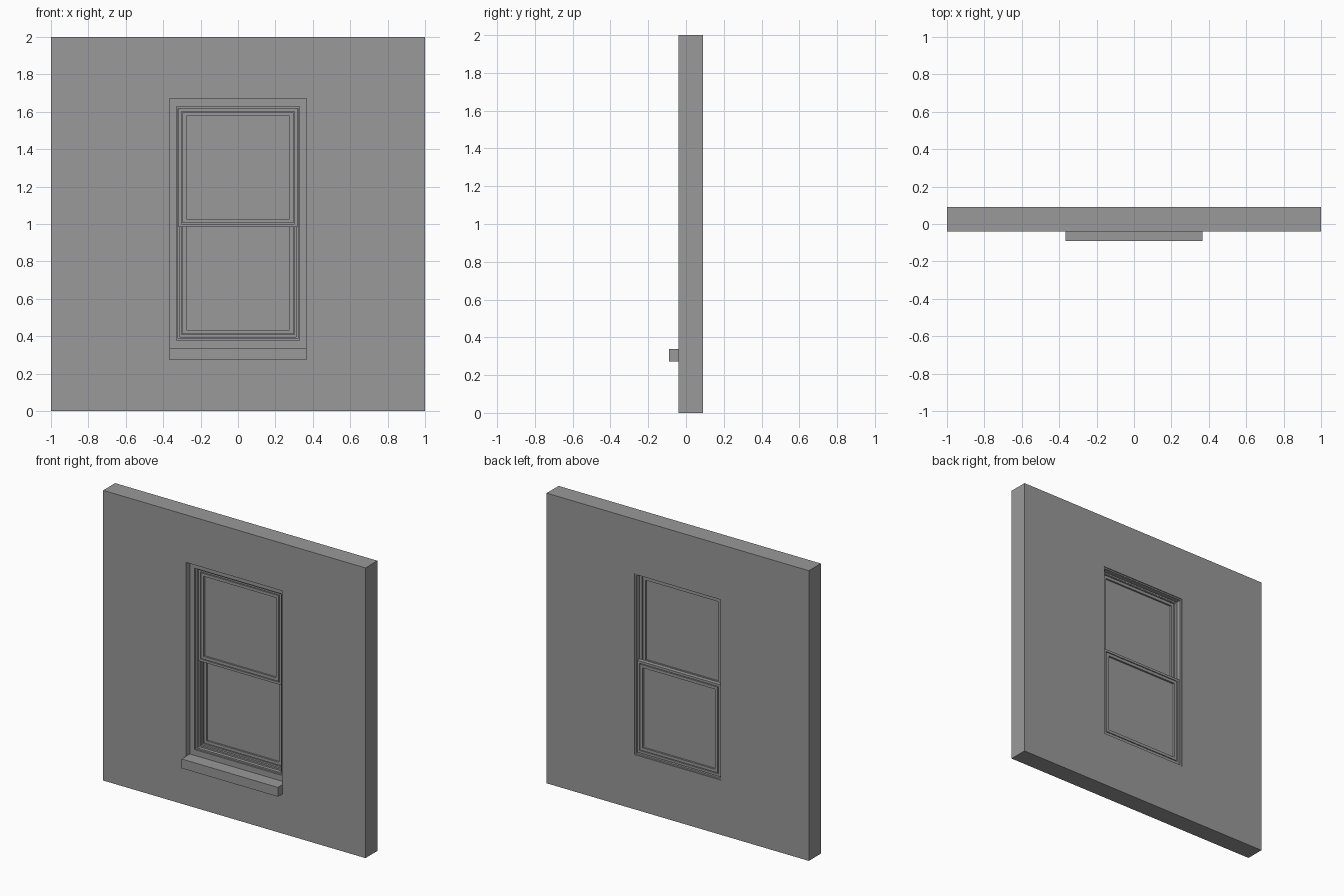
import bpy, bmesh

if "Cube" in bpy.data.objects:
    bpy.data.objects.remove(bpy.data.objects["Cube"])

grey = bpy.data.materials.new("dark_grey")
grey.diffuse_color = (0.32, 0.32, 0.32, 1)
grey.use_nodes = True
grey.node_tree.nodes["Principled BSDF"].inputs["Base Color"].default_value = grey.diffuse_color


def link(name, bm):
    bmesh.ops.recalc_face_normals(bm, faces=bm.faces)
    mesh = bpy.data.meshes.new(name)
    bm.to_mesh(mesh)
    bm.free()
    mesh.materials.append(grey)
    ob = bpy.data.objects.new(name, mesh)
    bpy.context.collection.objects.link(ob)
    return ob


def stepped_frame(name, loops):
    """Closed rectangular frame; each loop is (half width, bottom, top, y)."""
    bm = bmesh.new()
    rings = [[bm.verts.new((x, y, z)) for x, z in
              ((-hx, z0), (hx, z0), (hx, z1), (-hx, z1))]
             for hx, z0, z1, y in loops]
    for a, b in zip(rings, rings[1:] + rings[:1]):
        for i in range(4):
            j = (i + 1) % 4
            bm.faces.new((a[i], a[j], b[j], b[i]))
    return link(name, bm)


def box(name, hx, z0, z1, y0, y1):
    bm = bmesh.new()
    bmesh.ops.create_cube(bm, size=1)
    for v in bm.verts:
        v.co = (2 * hx * v.co.x, y0 if v.co.y < 0 else y1, z0 if v.co.z < 0 else z1)
    return link(name, bm)


def inset_loop(rect, d, y):
    hx, z0, z1 = rect
    return (hx - d, z0 + d, z1 - d, y)


def sash(name, z0, z1, y0, y1):
    rect = (0.317, z0, z1)
    # stile, narrow groove, glazing bead on each side
    half = [(0.0, 0.0), (0.016, 0.0), (0.016, 0.011), (0.021, 0.011),
            (0.021, 0.0), (0.041, 0.0)]
    front = [inset_loop(rect, d, y0 + t) for d, t in half]
    back = [inset_loop(rect, d, y1 - t) for d, t in reversed(half)]
    stepped_frame(name + "_frame", front + back)
    mid = (y0 + y1) / 2
    box(name + "_glass", 0.317 - 0.039, z0 + 0.039, z1 - 0.039, mid - 0.001, mid + 0.001)


# wall with rebated opening
outer, recess, hole = (1, 0, 2), (0.367, 0.337, 1.672), (0.33, 0.377, 1.627)
stepped_frame("wall", [(*outer, -0.04), (*recess, -0.04), (*recess, 0.0),
                       (*hole, 0.0), (*hole, 0.09), (*outer, 0.09)])

# window lining and the stop between the sashes
stepped_frame("window_lining", [(*hole, 0.011), inset_loop(hole, 0.010, 0.011),
                                inset_loop(hole, 0.010, 0.084), (*hole, 0.084)])
stepped_frame("parting_stop", [inset_loop(hole, 0.006, 0.034), inset_loop(hole, 0.020, 0.034),
                               inset_loop(hole, 0.020, 0.049), inset_loop(hole, 0.006, 0.049)])

# sliding sashes: upper one outside, lower one inside
sash("upper_sash", 0.985, 1.618, 0.021, 0.047)
sash("lower_sash", 0.392, 1.025, 0.050, 0.077)

# projecting sill
box("sill", 0.367, 0.273, 0.337, -0.09, -0.04)
